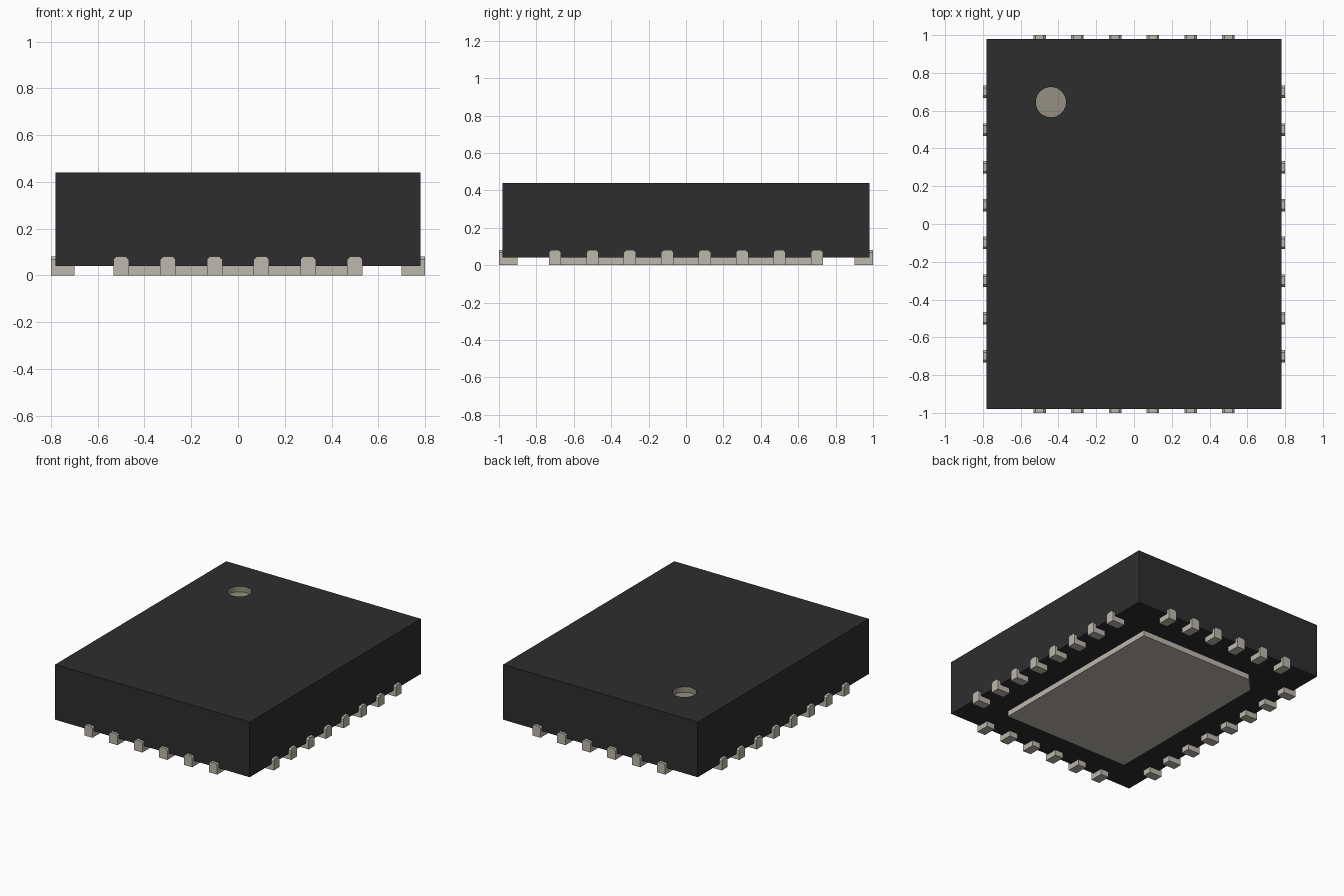
import bpy, bmesh, math
from mathutils import Matrix, Vector

if "Cube" in bpy.data.objects:
    bpy.data.objects.remove(bpy.data.objects["Cube"], do_unlink=True)


def material(name, rgb):
    m = bpy.data.materials.new(name)
    m.use_nodes = True
    m.diffuse_color = (*rgb, 1)
    m.node_tree.nodes["Principled BSDF"].inputs["Base Color"].default_value = (*rgb, 1)
    return m


BLACK = material("black plastic", (0.027, 0.027, 0.027))
METAL = material("tin metal", (0.50, 0.48, 0.42))
BEIGE = material("beige marker", (0.30, 0.28, 0.225))

# Overall sizes
HALF_X, HALF_Y = 0.78, 0.98
BOTTOM, TOP = 0.04, 0.44
PITCH = 0.2


def prism(name, outline, vector, mat):
    """Extrude a flat outline along a vector into a closed solid."""
    bm = bmesh.new()
    face = bm.faces.new([bm.verts.new(p) for p in outline])
    out = bmesh.ops.extrude_face_region(bm, geom=[face])["geom"]
    verts = [v for v in out if isinstance(v, bmesh.types.BMVert)]
    bmesh.ops.translate(bm, verts=verts, vec=vector)
    bmesh.ops.recalc_face_normals(bm, faces=bm.faces)
    me = bpy.data.meshes.new(name)
    bm.to_mesh(me)
    bm.free()
    me.materials.append(mat)
    ob = bpy.data.objects.new(name, me)
    bpy.context.collection.objects.link(ob)
    return ob


# Moulded body
body = prism("body", [(-HALF_X, -HALF_Y, BOTTOM), (HALF_X, -HALF_Y, BOTTOM),
                      (HALF_X, HALF_Y, BOTTOM), (-HALF_X, HALF_Y, BOTTOM)],
             (0, 0, TOP - BOTTOM), BLACK)

# Shallow round marker pocket, cut so its wall and floor turn beige
ring = [(-0.44 + 0.08 * math.cos(i * math.tau / 48),
         0.645 + 0.08 * math.sin(i * math.tau / 48), TOP - 0.04) for i in range(48)]
cutter = prism("marker_cutter", ring, (0, 0, 0.1), BEIGE)
cutter.hide_render = True
cut = body.modifiers.new("marker pocket", 'BOOLEAN')
cut.operation = 'DIFFERENCE'
cut.solver = 'EXACT'
cut.material_mode = 'TRANSFER'
cut.object = cutter
bpy.context.view_layer.objects.active = body
bpy.ops.object.modifier_apply(modifier=cut.name)
bpy.data.objects.remove(cutter, do_unlink=True)

# Thermal pad underneath, one corner clipped beside the marker
PX, PY, CLIP = 0.51, 0.71, 0.1
prism("thermal_pad", [(-PX, -PY, 0), (PX, -PY, 0), (PX, PY, 0),
                      (-PX + CLIP, PY, 0), (-PX, PY - CLIP, 0)],
      (0, 0, BOTTOM), METAL)


# Leads: a foot under the body and a clipped tab up its side
def lead(name, matrix):
    w, c, h = 0.033, 0.012, 0.08
    tab = prism(name + "_tab", [(-w, 0, 0), (w, 0, 0), (w, 0, h - c), (w - c, 0, h),
                                (c - w, 0, h), (-w, 0, h - c)], (0, 0.02, 0), METAL)
    foot = prism(name + "_foot", [(-w, 0.02, 0), (w, 0.02, 0), (w, 0.02, BOTTOM),
                                  (-w, 0.02, BOTTOM)], (0, 0.08, 0), METAL)
    for part in (tab, foot):
        part.data.transform(matrix)


# Each side: name, turn about z, distance to the outer edge, lead count
for side, turn, reach, count in (("front", 0, 1.0, 6), ("left", 90, 0.8, 8),
                                 ("back", 180, 1.0, 6), ("right", 270, 0.8, 8)):
    for i in range(count):
        offset = (i - (count - 1) / 2) * PITCH
        place = Matrix.Rotation(math.radians(turn), 4, 'Z') @ \
            Matrix.Translation(Vector((offset, -reach, 0)))
        lead(f"{side}_lead_{i + 1}", place)
